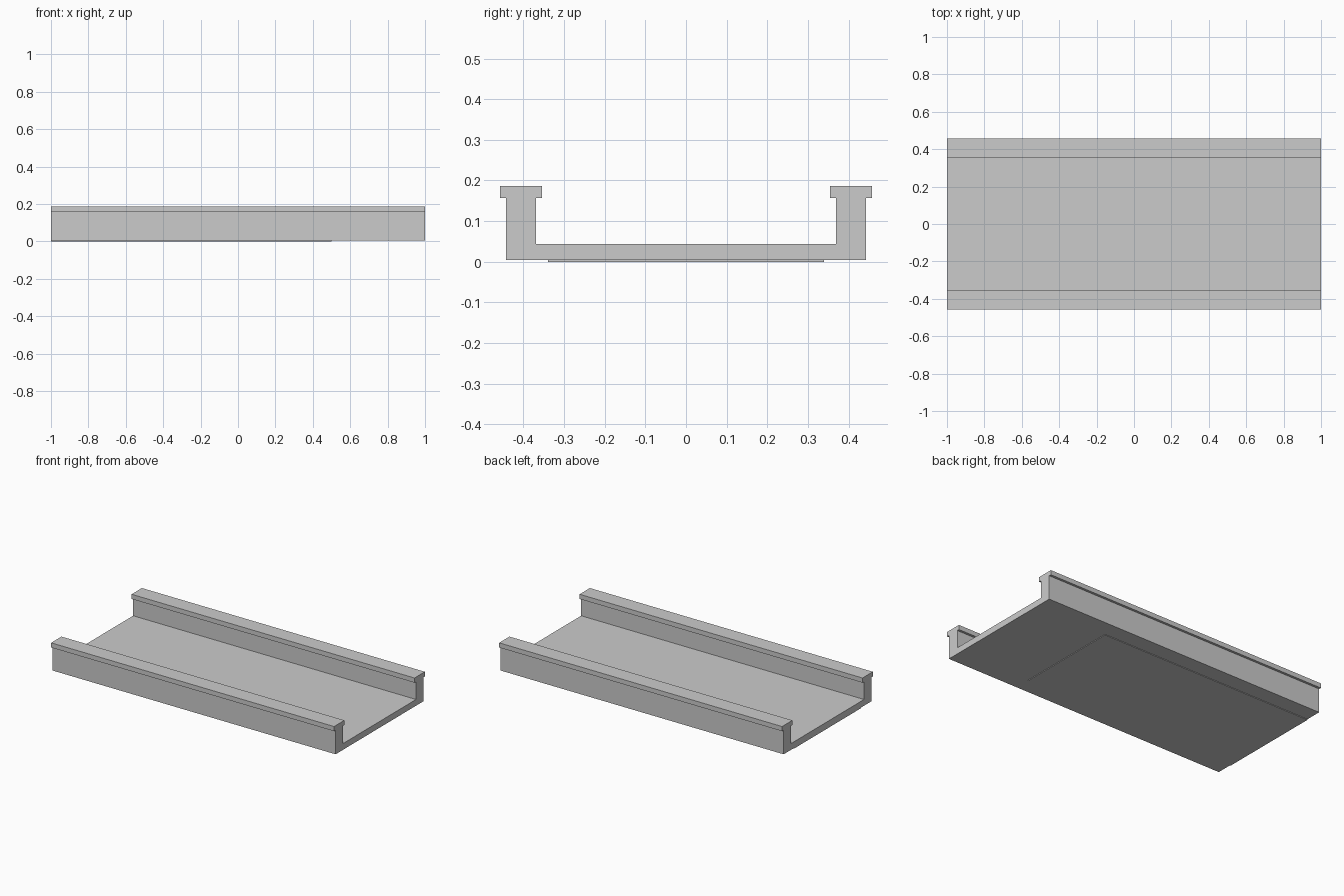
import bpy, bmesh

if "Cube" in bpy.data.objects:
    bpy.data.objects.remove(bpy.data.objects["Cube"])

def extrude_x(name, profile, x0, x1):
    """Extrude a closed (y, z) profile along x."""
    bm = bmesh.new()
    face = bm.faces.new([bm.verts.new((x0, y, z)) for y, z in profile])
    ext = bmesh.ops.extrude_face_region(bm, geom=[face], use_keep_orig=True)
    moved = [v for v in ext["geom"] if isinstance(v, bmesh.types.BMVert)]
    bmesh.ops.translate(bm, verts=moved, vec=(x1 - x0, 0, 0))
    bmesh.ops.recalc_face_normals(bm, faces=bm.faces)
    mesh = bpy.data.meshes.new(name)
    bm.to_mesh(mesh)
    bm.free()
    obj = bpy.data.objects.new(name, mesh)
    bpy.context.collection.objects.link(obj)
    return obj

BASE, FLOOR, LIP, TOP = 0.004, 0.044, 0.157, 0.187

# Channel: floor, two walls and overhanging caps in one section
half = [(0.443, BASE), (0.443, LIP), (0.458, LIP), (0.458, TOP),
        (0.354, TOP), (0.354, LIP), (0.369, LIP), (0.369, FLOOR)]
section = half + [(-y, z) for y, z in reversed(half)]
extrude_x("channel_deck", section, -1, 1)

# Thin plate under the deck, stopping short of the right end
extrude_x("underside_plate",
          [(-0.34, 0), (0.34, 0), (0.34, BASE), (-0.34, BASE)], -1, 0.5)
